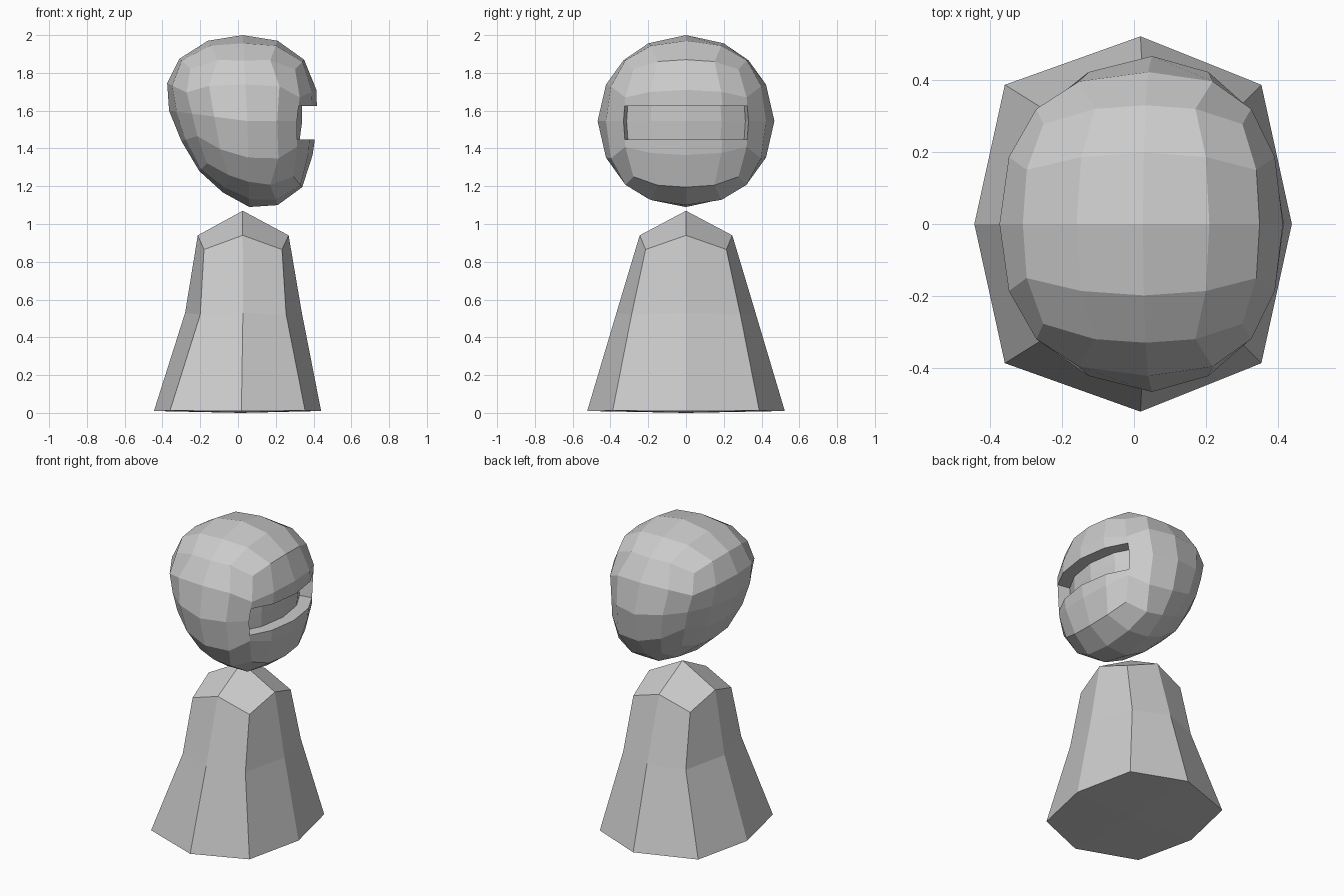
import bpy, bmesh, math
from mathutils import Vector

if "Cube" in bpy.data.objects:
    bpy.data.objects.remove(bpy.data.objects["Cube"])


def finish(bm, name):
    bmesh.ops.recalc_face_normals(bm, faces=bm.faces[:])
    me = bpy.data.meshes.new(name)
    bm.to_mesh(me)
    bm.free()
    ob = bpy.data.objects.new(name, me)
    bpy.context.collection.objects.link(ob)
    return ob


# Body: eight-sided flared column, closed by four quads at each end
def ring(bm, x_back, x_front, x_mid, y_mid, z_axis, xd_back, xd_front, y_diag, z_diag):
    pts = [(x_front, 0, z_axis), (xd_front, y_diag, z_diag), (x_mid, y_mid, z_axis),
           (xd_back, y_diag, z_diag), (x_back, 0, z_axis), (xd_back, -y_diag, z_diag),
           (x_mid, -y_mid, z_axis), (xd_front, -y_diag, z_diag)]
    return [bm.verts.new(p) for p in pts]


bm = bmesh.new()
rings = [ring(bm, -.445, .44, .018, .523, .01, -.36, .355, .388, .012),
         ring(bm, -.28, .338, .026, .368, .53, -.20, .255, .288, .52),
         ring(bm, -.213, .268, .025, .245, .94, -.18, .233, .214, .865)]
for a, b in zip(rings, rings[1:]):
    for i in range(8):
        j = (i + 1) % 8
        bm.faces.new((a[i], a[j], b[j], b[i]))
for r, centre in ((rings[0], (.015, 0, 0)), (rings[2], (.025, 0, 1.07))):
    c = bm.verts.new(centre)
    for i in range(0, 8, 2):
        bm.faces.new((c, r[i], r[i + 1], r[(i + 2) % 8]))
finish(bm, "body")

# Head: gridded cube rounded to a ball, then warped to the side profile
R, CX, CZ = .468, .05, 1.545
profile = [(.42, 1.545), (.415, 1.71), (.35, 1.87), (.21, 1.97), (.025, 2.0),
           (-.16, 1.97), (-.31, 1.875), (-.375, 1.745), (-.365, 1.60), (-.30, 1.44),
           (-.205, 1.28), (-.08, 1.167), (.06, 1.09), (.21, 1.10), (.34, 1.195), (.395, 1.365)]
angle = math.atan(.47)
stops = [k * math.pi / 2 + a for k in range(4)
         for a in (0, angle, math.pi / 4, math.pi / 2 - angle)] + [2 * math.pi]


def warp(p):
    rho = math.hypot(p.x, p.z)
    if rho < 1e-5:
        return Vector((CX, p.y, CZ))
    t = math.atan2(p.z, p.x) % (2 * math.pi)
    i = max(k for k in range(16) if stops[k] <= t + 1e-5)
    f = (t - stops[i]) / (stops[i + 1] - stops[i])
    off = []
    for k in (i, (i + 1) % 16):
        off.append(Vector((profile[k][0] - CX - R * math.cos(stops[k]), 0,
                           profile[k][1] - CZ - R * math.sin(stops[k]))))
    return p + Vector((CX, 0, CZ)) + off[0].lerp(off[1], f) * (rho / R)


bm = bmesh.new()
layer = bm.faces.layers.int.new("front")
bmesh.ops.create_cube(bm, size=2)
bmesh.ops.subdivide_edges(bm, edges=bm.edges[:], cuts=3, use_grid_fill=True)
for f in bm.faces:
    f[layer] = int(f.calc_center_median().x > .99)
for v in bm.verts:
    q = Vector([math.copysign(.47, c) if .3 < abs(c) < .7 else c for c in v.co]).normalized()
    corner = 5.196 * abs(q.x * q.y * q.z)
    v.co = warp(q * R * (1 + .03 * corner))

# Visor slot: cut the band into the facing side and push it inward
z_low, z_high = 1.448, 1.624
for z in (z_low, z_high):
    fs = [f for f in bm.faces if f[layer]]
    geom = fs + list({e for f in fs for e in f.edges}) + list({v for f in fs for v in f.verts})
    bmesh.ops.bisect_plane(bm, geom=geom, dist=1e-5, plane_co=(0, 0, z), plane_no=(0, 0, 1))
band = [f for f in bm.faces if f[layer] and z_low < f.calc_center_median().z < z_high]
bmesh.ops.inset_region(bm, faces=band, thickness=0, depth=0, use_boundary=True)
for v in {v for f in band for v in f.verts}:
    v.co.x -= .08
    v.co.y *= .95
finish(bm, "head")
